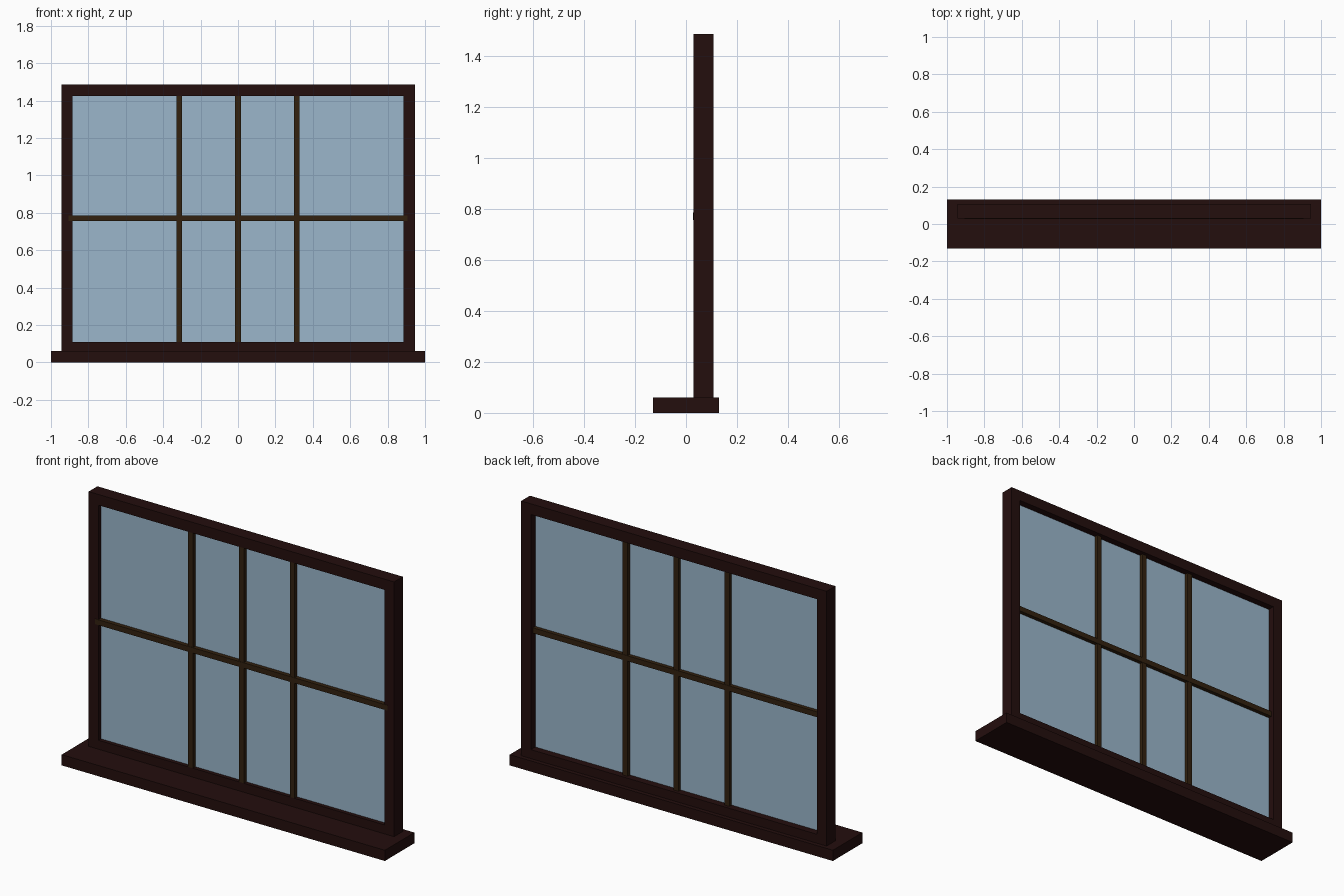
import bpy

if "Cube" in bpy.data.objects:
    bpy.data.objects.remove(bpy.data.objects["Cube"])


def material(name, colour):
    m = bpy.data.materials.new(name)
    m.diffuse_color = (*colour, 1)
    m.use_nodes = True
    m.node_tree.nodes["Principled BSDF"].inputs["Base Color"].default_value = m.diffuse_color
    return m


dark_wood = material("dark reddish wood", (0.0176, 0.0044, 0.004))
bar_wood = material("brown wood", (0.032, 0.0152, 0.0048))
glass_blue = material("pale blue glass", (0.328, 0.468, 0.597))


def box(name, x, y, z, mat):
    """Box from (min, max) ranges along each axis."""
    bpy.ops.mesh.primitive_cube_add(size=1)
    ob = bpy.context.object
    ob.name = name
    for v in ob.data.vertices:
        v.co = [r[0] if c < 0 else r[1] for c, r in zip(v.co, (x, y, z))]
    ob.data.materials.append(mat)
    return ob


W, T = 0.945, 0.06           # frame half width, frame member thickness
Y = (0.03, 0.107)            # frame depth
TOP = 1.485

# Sill
box("sill", (-1, 1), (-0.13, 0.13), (0, 0.06), dark_wood)

# Outer frame
for side, s in (("left", -1), ("right", 1)):
    xs = sorted((s * W, s * (W - T)))
    box(side + "_jamb", xs, Y, (0.06, TOP), dark_wood)
box("head_rail", (-W + T, W - T), Y, (TOP - T, TOP), dark_wood)
box("bottom_rail", (-W + T, W - T), Y, (0.06, 0.11), dark_wood)

# Glass pane
box("glass", (-W + T, W - T), (0.052, 0.068), (0.11, TOP - T), glass_blue)

# Glazing bars
for i, x in enumerate((-0.315, 0, 0.315)):
    box(f"vertical_bar_{i + 1}", (x - 0.015, x + 0.015), (0.03, 0.088),
        (0.11, TOP - T), bar_wood)
box("horizontal_bar", (-0.905, 0.905), (0.028, 0.09), (0.755, 0.785), bar_wood)
